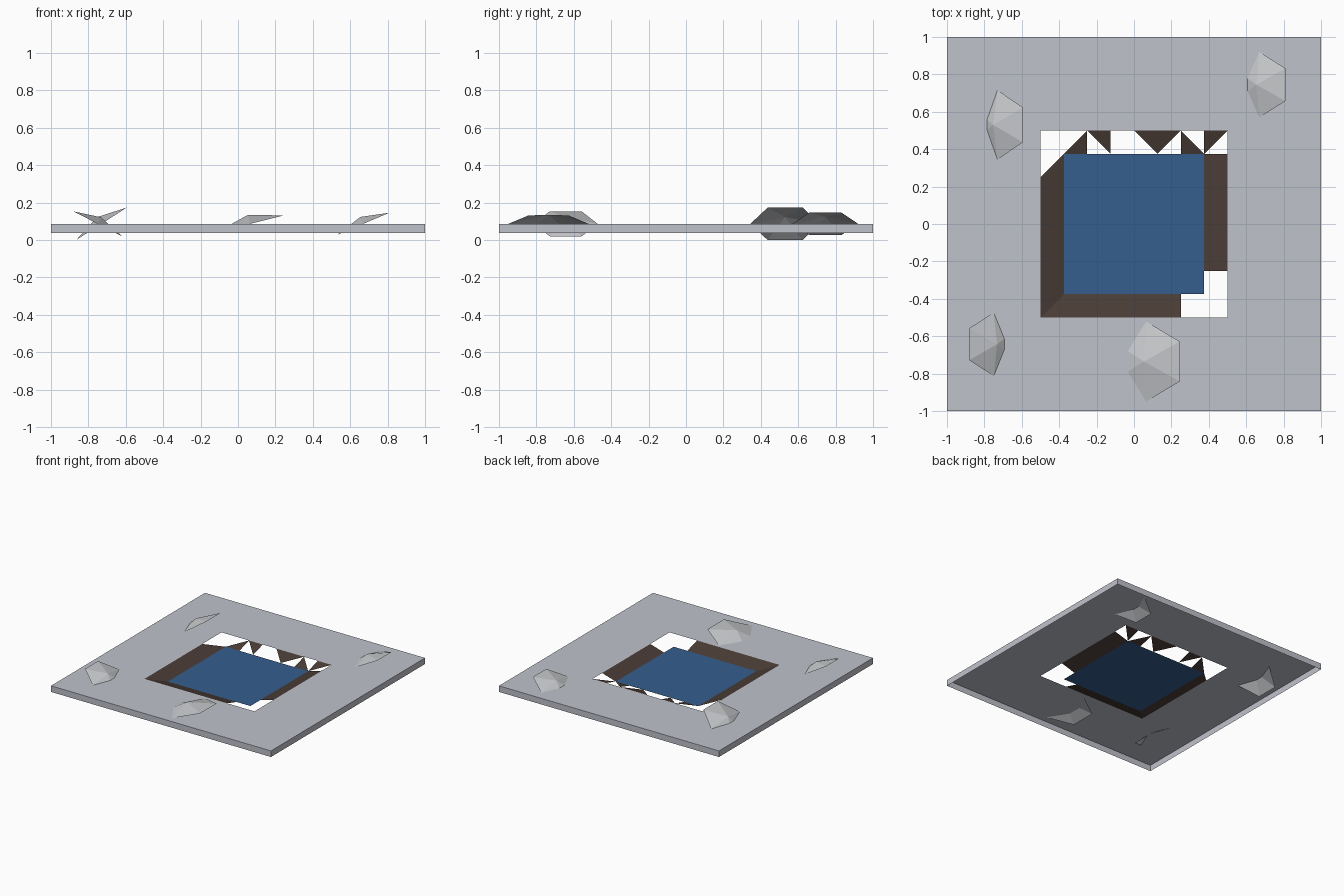
import bpy, bmesh
from math import radians, sin, cos
from mathutils import Matrix

TOP, BASE, WATER = 0.087, 0.037, 0.05
RIM, POOL = 0.5, 0.375

if "Cube" in bpy.data.objects:
    bpy.data.objects.remove(bpy.data.objects["Cube"])


def material(name, rgb):
    mat = bpy.data.materials.new(name)
    mat.use_nodes = True
    color = (*rgb, 1)
    mat.diffuse_color = color
    mat.node_tree.nodes["Principled BSDF"].inputs["Base Color"].default_value = color
    return mat


stone = material("pale grey stone", (0.53, 0.54, 0.60))
rock_grey = material("rock grey", (0.56, 0.57, 0.59))
earth = material("dark brown earth", (0.068, 0.046, 0.037))
blue = material("water blue", (0.036, 0.11, 0.27))


def finish(bm, name, mat):
    mesh = bpy.data.meshes.new(name)
    bm.to_mesh(mesh)
    bm.free()
    mesh.materials.append(mat)
    obj = bpy.data.objects.new(name, mesh)
    bpy.context.collection.objects.link(obj)
    return obj


# Ground slab: thin open-bottomed shell with a square opening
bm = bmesh.new()
bmesh.ops.create_grid(bm, x_segments=4, y_segments=4, size=1,
                      matrix=Matrix.Translation((0, 0, TOP)))
middle = [f for f in bm.faces if max(map(abs, f.calc_center_median().xy)) < RIM]
bmesh.ops.delete(bm, geom=middle, context="FACES")
outer = [e for e in bm.edges
         if e.is_boundary and all(max(map(abs, v.co.xy)) > 0.9 for v in e.verts)]
skirt = bmesh.ops.extrude_edge_only(bm, edges=outer)["geom"]
for v in skirt:
    if isinstance(v, bmesh.types.BMVert):
        v.co.z = BASE
bmesh.ops.recalc_face_normals(bm, faces=bm.faces)
finish(bm, "ground_slab", stone)

# Sloping banks, broken up along the back and at two corners
R, P, Q, E = RIM, POOL, 0.25, 0.125
banks = [
    [(-R, -R), (Q, -R), (Q, -P), (-P, -P)],
    [(-R, -R), (-P, -P), (-P, P), (-R, Q)],
    [(P, -Q), (R, -Q), (R, P), (P, P)],
    [(-P, P), (-Q, P), (-Q, R)],
    [(-Q, R), (-E, P), (-E, R)],
    [(0, R), (E, P), (Q, R)],
    [(Q, R), (Q, P), (P, P)],
    [(P, R), (P, P), (R, R)],
]
bm = bmesh.new()
for outline in banks:
    bm.faces.new([bm.verts.new((x, y, TOP if max(abs(x), abs(y)) > 0.45 else WATER))
                  for x, y in outline])
finish(bm, "pool_banks", earth)

# Water surface
bm = bmesh.new()
bmesh.ops.create_grid(bm, x_segments=1, y_segments=1, size=POOL,
                      matrix=Matrix.Translation((0, 0, WATER)))
finish(bm, "water", blue)


# Rocks: shallow six-sided cones, tilted into the slab
def rock(name, x, y, radius, tilt):
    bm = bmesh.new()
    ring = [bm.verts.new((radius * cos(radians(a)), radius * sin(radians(a)), 0))
            for a in range(30, 390, 60)]
    peak = bm.verts.new((0, 0, radius * 0.23))
    for a, b in zip(ring, ring[1:] + ring[:1]):
        bm.faces.new((a, b, peak))
    bm.transform(Matrix.Translation((x, y, TOP)) @ Matrix.Rotation(radians(-tilt), 4, "Y"))
    finish(bm, name, rock_grey)


rock("back_left_rock", 0.67, 0.745, 0.175, 23)
rock("back_right_rock", -0.73, 0.53, 0.186, 32.7)
rock("front_right_rock", -0.75, -0.643, 0.17, -27)
rock("front_rock", 0.065, -0.735, 0.214, 14)
